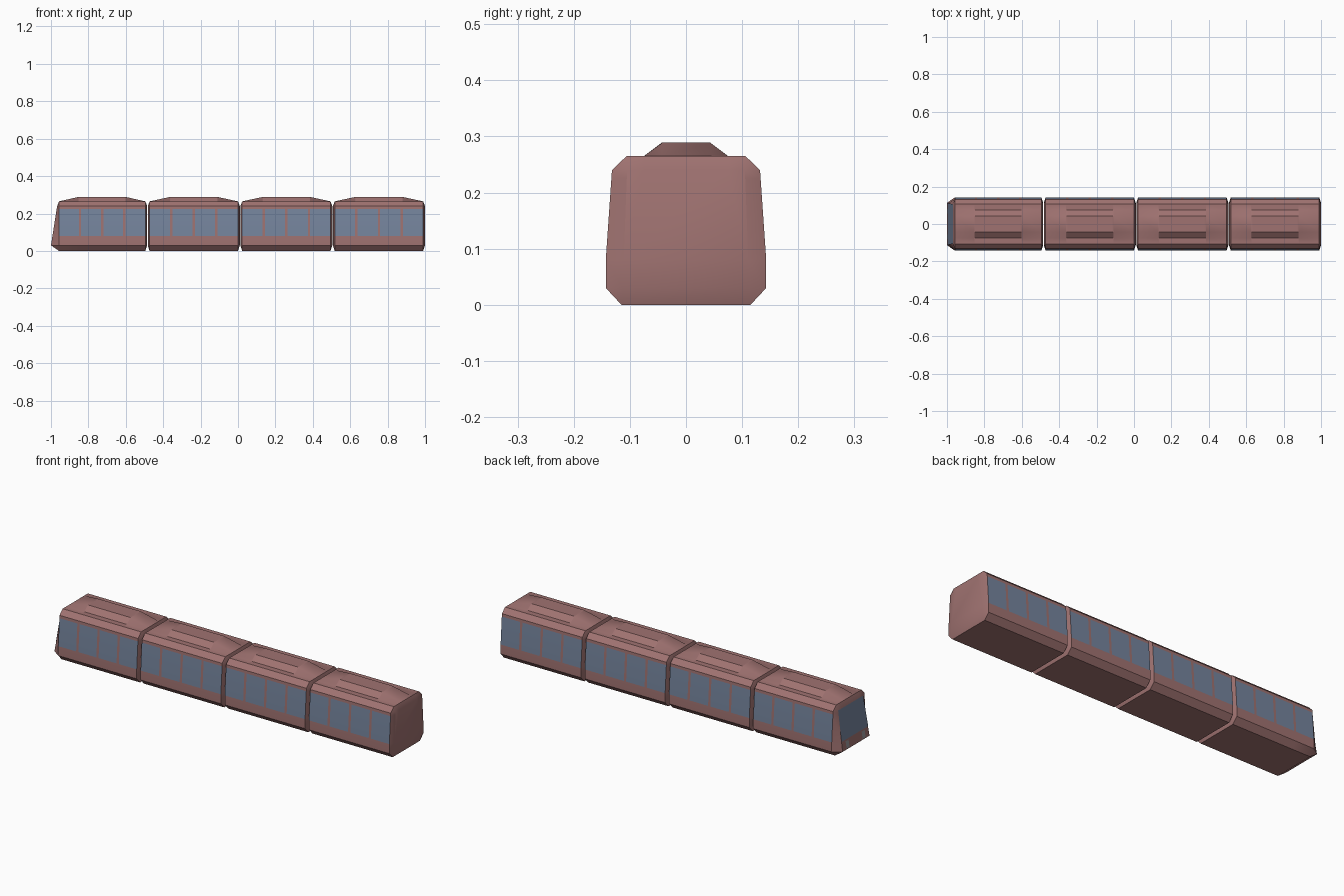
import bpy, bmesh, math

if "Cube" in bpy.data.objects:
    bpy.data.objects.remove(bpy.data.objects["Cube"])


def material(name, rgb):
    m = bpy.data.materials.new(name)
    m.diffuse_color = (*rgb, 1)
    m.use_nodes = True
    m.node_tree.nodes["Principled BSDF"].inputs["Base Color"].default_value = m.diffuse_color
    return m


PAINT = material("dusty_red_paint", (0.35, 0.17, 0.165))
GLASS = material("blue_glass", (0.18, 0.235, 0.34))
LAMP = material("lamp_grey", (0.32, 0.31, 0.33))

JOINTS = [-1.0, -0.484, 0.011, 0.506, 1.0]
GAP, BEVEL = 0.0015, 0.01
Z_LOW, Z_HIGH = 0.03, 0.24
ROOF, PEAK, PEAK_HALF = 0.265, 0.289, 0.125
WINDOWS, PILLAR = 4, 0.013


def profile(roof_z):
    """Closed cross-section, right half then mirrored left half."""
    half = [(0.115, 0.0), (0.143, 0.03), (0.143, 0.08), (0.133, 0.225),
            (0.132, 0.24), (0.106, ROOF), (0.075, ROOF), (0.043, roof_z)]
    return half + [(-y, z) for y, z in reversed(half)]


def end_half_width(z):
    return 0.113 - 0.008 * (z - Z_LOW) / (Z_HIGH - Z_LOW)


def nose_x(z):
    """Sloping front end of the leading car."""
    return -1.0 + 0.033 * (z - Z_LOW) / (Z_HIGH - Z_LOW)


def end_ring(x_at):
    """Inset end panel: the profile clamped to a smaller trapezoid."""
    ring = []
    for y, z in profile(ROOF):
        z = min(max(z, Z_LOW), Z_HIGH)
        w = end_half_width(z)
        ring.append((x_at(z), min(max(y, -w), w), z))
    return ring


def finish(name, bm, mats, smooth=True):
    bmesh.ops.remove_doubles(bm, verts=bm.verts, dist=1e-5)
    bmesh.ops.recalc_face_normals(bm, faces=bm.faces)
    me = bpy.data.meshes.new(name)
    bm.to_mesh(me)
    bm.free()
    for m in mats:
        me.materials.append(m)
    ob = bpy.data.objects.new(name, me)
    bpy.context.collection.objects.link(ob)
    if smooth:
        bpy.ops.object.select_all(action='DESELECT')
        ob.select_set(True)
        bpy.context.view_layer.objects.active = ob
        bpy.ops.object.shade_smooth_by_angle(angle=math.radians(30))
    return ob


def car(name, left, right, has_nose):
    # Straight part of the body lies between the two bevelled ends
    tip0, tip1 = left + GAP, right - (GAP if right < 1 else 0)
    a = -0.957 if has_nose else tip0 + BEVEL
    b = tip1 - BEVEL
    mid = (left + right) / 2 + (0.015 if has_nose else 0)
    p0, p1 = mid - PEAK_HALF, mid + PEAK_HALF

    # Stations along the car: window edges plus the roof peak
    w = (b - a - PILLAR * (WINDOWS - 1)) / WINDOWS
    spans = [(a + i * (w + PILLAR), a + i * (w + PILLAR) + w) for i in range(WINDOWS)]
    xs = sorted({round(x, 5) for s in spans for x in s} | {p0, p1})

    rings = [end_ring(nose_x if has_nose else lambda z: tip0)]
    for x in xs:
        t = min(1, (x - a) / (p0 - a), (b - x) / (b - p1))
        rings.append([(x, y, z) for y, z in profile(ROOF + (PEAK - ROOF) * max(t, 0))])
    rings.append(end_ring(lambda z: tip1))

    bm = bmesh.new()
    vs = [[bm.verts.new(p) for p in r] for r in rings]
    n = len(vs[0])
    for k in range(len(vs) - 1):
        cx = (rings[k][0][0] + rings[k + 1][0][0]) / 2
        glazed = any(s < cx < e for s, e in spans)
        for i in range(n):
            j = (i + 1) % n
            f = bm.faces.new((vs[k][i], vs[k][j], vs[k + 1][j], vs[k + 1][i]))
            # Side windows sit flush in the tapering wall
            if glazed and 0 < k < len(vs) - 2 and i in (2, n - 4):
                f.material_index = 1
    bm.faces.new(vs[0])
    bm.faces.new(vs[-1])
    finish(name, bm, [PAINT, GLASS])


def nose_panel(name, corners, mat):
    bm = bmesh.new()
    bm.faces.new([bm.verts.new((nose_x(z) - 0.001, y, z)) for y, z in corners])
    ob = finish(name, bm, [mat], smooth=False)
    if ob.data.polygons[0].normal.x > 0:
        ob.data.flip_normals()


# Four coupled cars, the first with the sloping nose
for i in range(4):
    car("leading_car" if i == 0 else f"car_{i + 1}", JOINTS[i], JOINTS[i + 1], i == 0)

# Windscreen fills the nose above the lamps
lo, hi = 0.08, 0.238
nose_panel("windscreen", [(-end_half_width(lo), lo), (end_half_width(lo), lo),
                          (end_half_width(hi), hi), (-end_half_width(hi), hi)], GLASS)

# Pair of headlamps
for side, s in (("left", 1), ("right", -1)):
    nose_panel(f"{side}_headlamp", [(s * 0.055, 0.035), (s * 0.08, 0.035),
                                    (s * 0.08, 0.072), (s * 0.055, 0.072)], LAMP)
